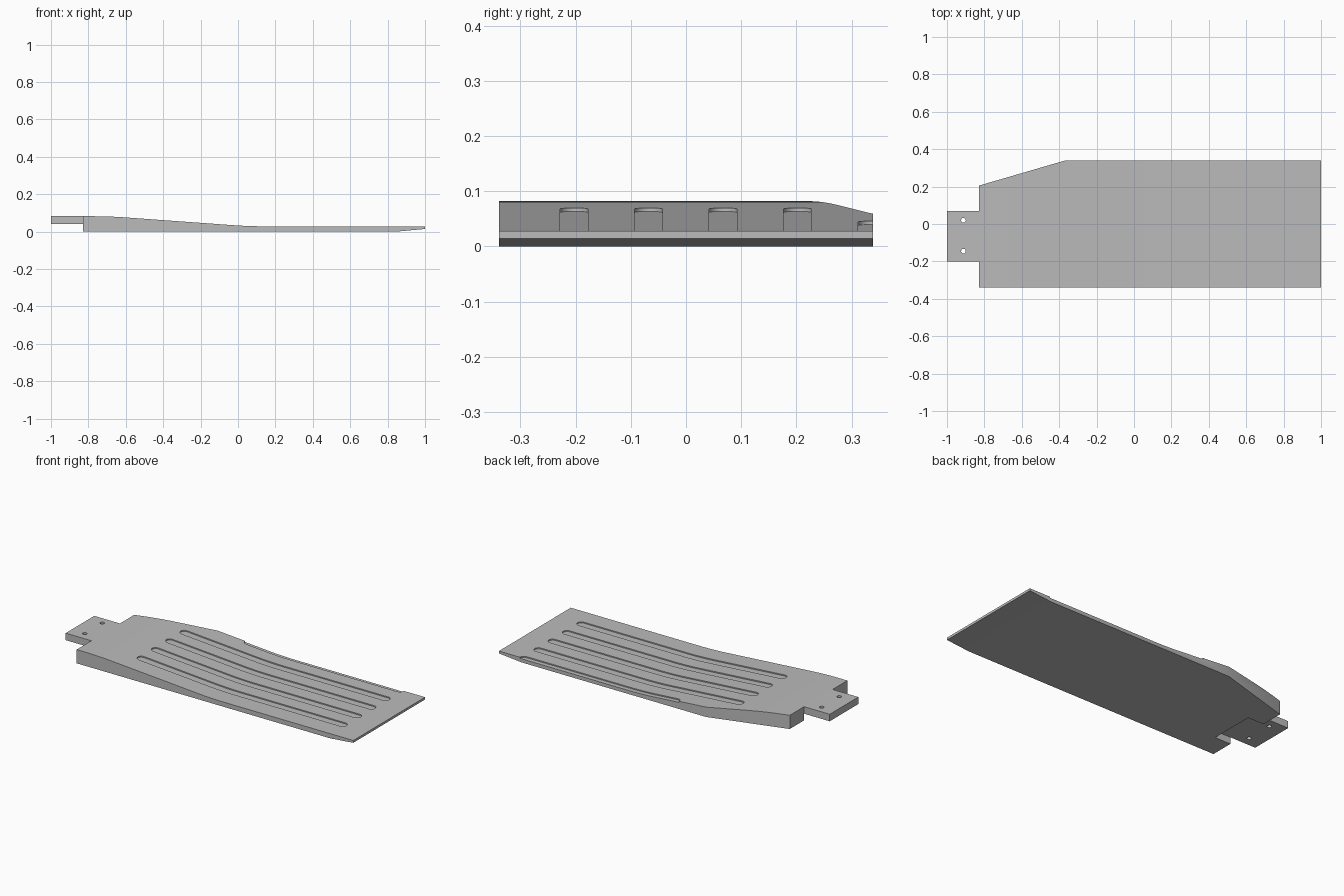
import bpy, bmesh, math

cube = bpy.data.objects.get("Cube")
if cube:
    bpy.data.objects.remove(cube, do_unlink=True)

grey = bpy.data.materials.new("plain grey")
grey.use_nodes = True
colour = (0.5, 0.5, 0.5, 1.0)
grey.diffuse_color = colour
grey.node_tree.nodes["Principled BSDF"].inputs["Base Color"].default_value = colour

Z_HIGH, Z_LOW = 0.082, 0.028      # thick and thin ends of the deck
X_HIGH, X_LOW = -0.69, 0.06       # where the slope starts and ends
BLEND = 0.09                      # half length of the soft bends
HALF_W = 0.339


def top_z(x):
    """Height of the deck: flat, slope, flat, with parabolic bends."""
    slope = (Z_HIGH - Z_LOW) / (X_LOW - X_HIGH)

    def ramp(t):
        if t <= -BLEND:
            return 0.0
        return t if t >= BLEND else (t + BLEND) ** 2 / (4 * BLEND)
    return Z_HIGH - slope * (ramp(x - X_HIGH) - ramp(x - X_LOW))


BENDS = [c + BLEND * k / 4 for c in (X_HIGH, X_LOW) for k in range(-4, 5)]


def new_object(name, bm):
    bmesh.ops.recalc_face_normals(bm, faces=bm.faces)
    mesh = bpy.data.meshes.new(name)
    bm.to_mesh(mesh)
    bm.free()
    ob = bpy.data.objects.new(name, mesh)
    bpy.context.collection.objects.link(ob)
    ob.data.materials.append(grey)
    return ob


def prism(name, points, offset):
    """Extrude a flat 3D outline along an offset."""
    bm = bmesh.new()
    face = bm.faces.new([bm.verts.new(p) for p in points])
    ext = bmesh.ops.extrude_face_region(bm, geom=[face])
    verts = [g for g in ext["geom"] if isinstance(g, bmesh.types.BMVert)]
    bmesh.ops.translate(bm, verts=verts, vec=offset)
    return new_object(name, bm)


def plan_cutter(name, outline, z0, z1):
    return prism(name, [(x, y, z0) for x, y in outline], (0, 0, z1 - z0))


def box_cutter(name, x0, x1, y0, y1, z0, z1):
    return plan_cutter(name, [(x0, y0), (x1, y0), (x1, y1), (x0, y1)], z0, z1)


def groove_cutter(name, y, x0, x1, r=0.025, depth=0.0065):
    """Round-ended slot whose floor follows the deck."""
    arc = [math.radians(a) for a in (4, 16, 30, 45, 60, 75, 90)]
    stations = [(x0 + r - r * math.cos(a), r * math.sin(a)) for a in arc]
    stations += [(x, r) for x in BENDS if x0 + r < x < x1 - r]
    stations += [(x1 - r + r * math.cos(a), r * math.sin(a)) for a in reversed(arc)]
    bm = bmesh.new()
    rings = []
    for x, w in stations:
        low = top_z(x) - depth
        rings.append([bm.verts.new(p) for p in
                      ((x, y - w, low), (x, y + w, low), (x, y + w, 0.15), (x, y - w, 0.15))])
    for a, b in zip(rings, rings[1:]):
        for i in range(4):
            j = (i + 1) % 4
            bm.faces.new((a[i], a[j], b[j], b[i]))
    bm.faces.new(rings[0])
    bm.faces.new(rings[-1])
    return new_object(name, bm)


# Deck: side profile with a tapered underside at the thin end
side = [(-1, 0), (0.85, 0), (1, 0.014), (1, Z_LOW)]
side += [(x, top_z(x)) for x in reversed(BENDS)] + [(-1, Z_HIGH)]
deck = prism("deck_with_tang", [(x, -HALF_W, z) for x, z in side], (0, 2 * HALF_W, 0))

# Shoulders beside the tang, recess under it, and the slanted rear corner
cutters = [
    box_cutter("front_shoulder_cutter", -1.1, -0.83, -0.5, -0.2, -0.1, 0.2),
    box_cutter("back_shoulder_cutter", -1.1, -0.83, 0.07, 0.5, -0.1, 0.2),
    box_cutter("tang_recess_cutter", -1.1, -0.725, -0.2, 0.07, -0.1, 0.04),
    plan_cutter("slanted_corner_cutter",
                [(-0.83 - 0.23, 0.205 - 0.067), (-0.37 + 0.23, HALF_W + 0.067), (-1.06, 0.5)],
                -0.1, 0.2),
]

# Screw holes in the tang
for i, y in enumerate((-0.145, 0.02)):
    ring = [(-0.912 + 0.0125 * math.cos(k * math.tau / 24),
             y + 0.0125 * math.sin(k * math.tau / 24)) for k in range(24)]
    cutters.append(plan_cutter(f"screw_hole_cutter_{i + 1}", ring, -0.1, 0.2))

# Four long grooves and a shorter one open at the back edge
for i in range(4):
    cutters.append(groove_cutter(f"groove_cutter_{i + 1}", -0.203 + 0.135 * i, -0.52, 0.86))
cutters.append(groove_cutter("edge_groove_cutter", 0.337, -0.19, 0.86))

bpy.context.view_layer.objects.active = deck
for cutter in cutters:
    cutter.hide_render = True
    mod = deck.modifiers.new(cutter.name, 'BOOLEAN')
    mod.operation = 'DIFFERENCE'
    mod.solver = 'EXACT'
    mod.object = cutter
    bpy.ops.object.modifier_apply(modifier=mod.name)
    bpy.data.objects.remove(cutter, do_unlink=True)

# Soft bends and round ends, sharp edges elsewhere
bpy.ops.object.select_all(action='DESELECT')
deck.select_set(True)
bpy.ops.object.shade_smooth_by_angle(angle=math.radians(25))
